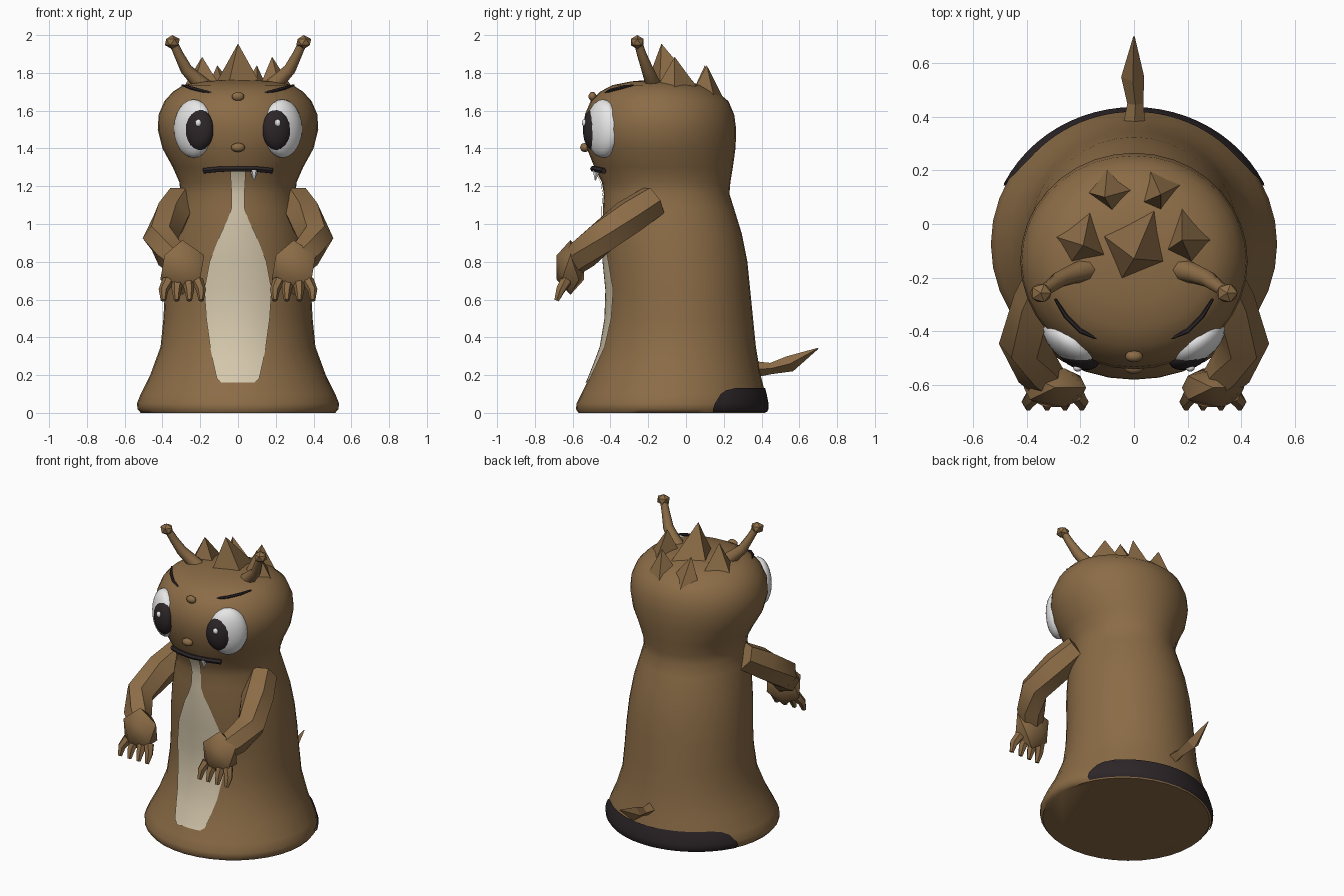
import bpy, bmesh, math
from mathutils import Vector, Matrix

if "Cube" in bpy.data.objects:
    bpy.data.objects.remove(bpy.data.objects["Cube"])

def material(name, r, g, b):
    m = bpy.data.materials.new(name)
    m.diffuse_color = (r, g, b, 1)
    m.use_nodes = True
    m.node_tree.nodes["Principled BSDF"].inputs["Base Color"].default_value = m.diffuse_color
    return m

BROWN = material("brown hide", 0.26, 0.15, 0.062)
CREAM = material("cream belly", 0.66, 0.57, 0.41)
DARK = material("near black", 0.026, 0.019, 0.021)
WHITE = material("white", 0.83, 0.83, 0.83)

def finish(name, bm, mat, angle=40, recalc=True):
    """Turn a bmesh into an object; angle 0 keeps it flat shaded."""
    if recalc:
        bmesh.ops.recalc_face_normals(bm, faces=bm.faces)
    me = bpy.data.meshes.new(name)
    bm.to_mesh(me)
    bm.free()
    me.materials.append(mat)
    ob = bpy.data.objects.new(name, me)
    bpy.context.collection.objects.link(ob)
    if angle:
        bpy.ops.object.select_all(action='DESELECT')
        ob.select_set(True)
        bpy.context.view_layer.objects.active = ob
        bpy.ops.object.shade_smooth_by_angle(angle=math.radians(angle))
    return ob

def skin(bm, rings, closed=True):
    """Join rows of points with quads."""
    rows = [[bm.verts.new(p) for p in r] for r in rings]
    n = len(rows[0])
    for a, b in zip(rows, rows[1:]):
        for i in range(n if closed else n - 1):
            j = (i + 1) % n
            bm.faces.new((a[i], a[j], b[j], b[i]))
    if closed:
        bm.faces.new(rows[0][::-1])
        bm.faces.new(rows[-1])

def tube(name, path, radii, sides, mat, angle=40, ref=(0, 0, 1)):
    pts = [Vector(p) for p in path]
    rings = []
    for i, p in enumerate(pts):
        t = (pts[min(i + 1, len(pts) - 1)] - pts[max(i - 1, 0)]).normalized()
        u = t.cross(Vector(ref)).normalized()
        v = u.cross(t)
        rings.append([p + radii[i] * (u * math.cos(a) + v * math.sin(a))
                      for a in (math.tau * k / sides for k in range(sides))])
    bm = bmesh.new()
    skin(bm, rings)
    return finish(name, bm, mat, angle)

def ball(name, centre, size, mat, yaw=0, sub=3, angle=60):
    bm = bmesh.new()
    bmesh.ops.create_icosphere(bm, subdivisions=sub, radius=1)
    bm.transform(Matrix.Translation(centre) @ Matrix.Rotation(yaw, 4, 'Z')
                 @ Matrix.Diagonal((*size, 1)))
    return finish(name, bm, mat, angle)

# Body outline: height, half width, front y, back y
PROFILE = [
    (0.00, 0.515, -0.57, 0.42), (0.02, 0.532, -0.582, 0.43), (0.05, 0.535, -0.58, 0.43),
    (0.10, 0.515, -0.555, 0.42), (0.20, 0.465, -0.505, 0.395), (0.35, 0.41, -0.45, 0.37),
    (0.50, 0.395, -0.425, 0.355), (0.65, 0.387, -0.42, 0.34), (0.80, 0.375, -0.435, 0.325),
    (0.95, 0.355, -0.44, 0.295), (1.08, 0.325, -0.44, 0.255), (1.16, 0.305, -0.435, 0.23),
    (1.22, 0.31, -0.445, 0.235), (1.30, 0.345, -0.485, 0.248), (1.40, 0.40, -0.525, 0.262),
    (1.50, 0.425, -0.543, 0.266), (1.58, 0.42, -0.535, 0.255), (1.65, 0.39, -0.505, 0.225),
    (1.70, 0.345, -0.455, 0.165), (1.735, 0.29, -0.39, 0.09), (1.755, 0.19, -0.29, -0.01),
    (1.763, 0.07, -0.20, -0.10)]

def section(z):
    """Half width, centre y and half depth of the body at height z."""
    for a, b in zip(PROFILE, PROFILE[1:]):
        if z <= b[0]:
            break
    f = (z - a[0]) / (b[0] - a[0])
    w, y0, y1 = (p + f * (q - p) for p, q in zip(a[1:], b[1:]))
    return w, (y0 + y1) / 2, (y1 - y0) / 2

def skin_point(ang, z, lift=0.0):
    w, cy, d = section(z)
    return ((w + lift) * math.cos(ang), cy + (d + lift) * math.sin(ang), z)

bm = bmesh.new()
skin(bm, [[skin_point(math.tau * i / 36, row[0]) for i in range(36)] for row in PROFILE])
finish("body", bm, BROWN, 50)

def patch(name, mid, rows, mat, n):
    """Thin coloured patch hugging the body; rows are (height, half angle)."""
    bm = bmesh.new()
    skin(bm, [[skin_point(mid + h * (2 * i / n - 1), z, 0.007) for i in range(n + 1)]
              for z, h in rows], closed=False)
    finish(name, bm, mat, 50, recalc=False)

belly = [(0.16, 0.085), (0.18, 0.11), (0.27, 0.13), (0.35, 0.145), (0.50, 0.165),
         (0.65, 0.175), (0.80, 0.148), (0.95, 0.09), (1.02, 0.055), (1.08, 0.035),
         (1.16, 0.033), (1.22, 0.037), (1.28, 0.04)]
patch("belly_patch", -math.pi / 2,
      [(z, math.asin(w / section(z)[0])) for z, w in belly], CREAM, 10)
rump = [(0.004, 0.14), (0.02, 0.14), (0.05, 0.15), (0.10, 0.18), (0.12, 0.21), (0.132, 0.26)]
patch("rump_patch", math.pi / 2,
      [(z, math.acos((y - section(z)[1]) / section(z)[2])) for z, y in rump], DARK, 24)

# Tail
tube("tail", [(0, 0.35, 0.23), (0.005, 0.45, 0.235), (-0.005, 0.55, 0.26), (0, 0.70, 0.342)],
     [0.045, 0.03, 0.043, 0.003], 4, BROWN, 0)

# Crown of spikes: apex, then base corners (x, y)
SPIKES = {
    "spike_middle": ((0, -0.13, 1.955), [(-0.12, -0.04), (-0.05, -0.21), (0.12, -0.14), (0.08, 0.06)]),
    "spike_left": ((-0.19, -0.08, 1.885), [(-0.32, -0.04), (-0.24, -0.15), (-0.10, -0.12), (-0.16, 0.065)]),
    "spike_right": ((0.18, -0.06, 1.885), [(0.12, -0.10), (0.22, -0.15), (0.32, -0.06), (0.18, 0.08)]),
    "spike_back_left": ((-0.11, 0.10, 1.84), [(-0.18, 0.12), (-0.08, 0.05), (0, 0.13), (-0.10, 0.205)]),
    "spike_back_right": ((0.10, 0.11, 1.84), [(0.03, 0.08), (0.10, 0.05), (0.18, 0.15), (0.06, 0.20)])}
for name, (apex, base) in SPIKES.items():
    bm = bmesh.new()
    tip = bm.verts.new(apex)
    foot = [bm.verts.new((x, y, 1.74 - 0.5 * max(0, math.hypot(x, y + 0.15) - 0.2)))
            for x, y in base]
    for i in range(4):
        bm.faces.new((foot[i], foot[(i + 1) % 4], tip))
    bm.faces.new(foot[::-1])
    finish(name, bm, BROWN, 0)

# Nose and forehead bump
ball("nose", (0, -0.535, 1.405), (0.038, 0.026, 0.025), BROWN, sub=2)
ball("forehead_bump", (0, -0.495, 1.675), (0.034, 0.022, 0.025), BROWN, sub=2)

# Mouth and the single tooth
tube("mouth", [(-0.18, -0.435, 1.282), (-0.10, -0.475, 1.29), (0, -0.492, 1.292),
               (0.10, -0.475, 1.29), (0.18, -0.435, 1.282)], [0.016] * 5, 6, DARK)
tube("tooth", [(0.085, -0.475, 1.285), (0.085, -0.48, 1.23)], [0.022, 0.003], 6, WHITE, 0, (0, 1, 0))

# Paired parts
for side, s in (("right", 1), ("left", -1)):
    def m(*pts):
        return [(s * x, y, z) for x, y, z in pts]

    # Eye
    ball("eye_white_" + side, (s * 0.235, -0.44, 1.505), (0.12, 0.07, 0.155), WHITE, s * 0.64)
    ball("pupil_" + side, (s * 0.207, -0.488, 1.50), (0.083, 0.052, 0.112), DARK, s * 0.42)
    ball("eye_glint_" + side, (s * 0.21, -0.538, 1.535), (0.017, 0.014, 0.02), WHITE, sub=2)
    tube("eyebrow_" + side, m((0.12, -0.435, 1.687), (0.20, -0.40, 1.708),
                              (0.255, -0.345, 1.722), (0.295, -0.28, 1.735)),
         [0.006, 0.009, 0.009, 0.005], 6, DARK)

    # Antenna
    tube("antenna_" + side, m((0.17, -0.17, 1.72), (0.225, -0.185, 1.77), (0.275, -0.205, 1.82),
                              (0.315, -0.235, 1.90), (0.345, -0.255, 1.965)),
         [0.045, 0.038, 0.032, 0.025, 0.022], 8, BROWN, 50, (0, 1, 0))
    ball("antenna_tip_" + side, (s * 0.348, -0.258, 1.963), (0.044, 0.04, 0.037), BROWN,
         sub=1, angle=0)

    # Arm
    tube("arm_" + side, m((0.30, -0.17, 1.125), (0.355, -0.30, 1.04), (0.41, -0.45, 0.925),
                          (0.36, -0.545, 0.84), (0.31, -0.60, 0.79)),
         [0.09, 0.10, 0.095, 0.085, 0.07], 6, BROWN, 45)
    # Hand and fingers
    ball("hand_" + side, (s * 0.295, -0.612, 0.77), (0.13, 0.085, 0.145), BROWN, sub=1, angle=45)
    for i, (x0, x1) in enumerate([(0.215, 0.195), (0.265, 0.258), (0.32, 0.325), (0.37, 0.395)]):
        tube(f"finger_{i + 1}_{side}", m((x0, -0.635, 0.70), (x1, -0.665, 0.65), (x1, -0.685, 0.595)),
             [0.032, 0.026, 0.014], 6, BROWN, 50, (0, 1, 0))
